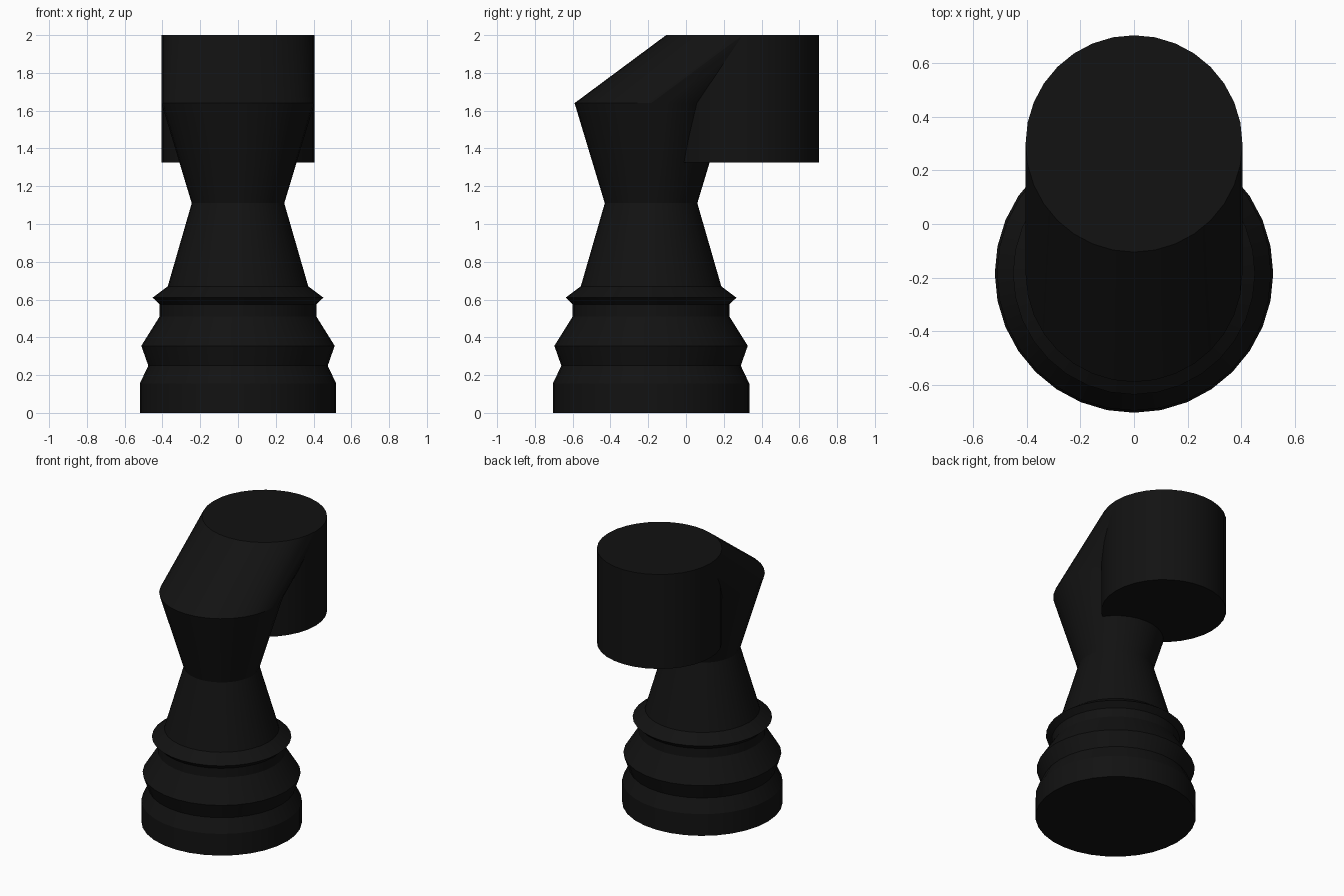
import bpy
import bmesh
from math import cos, sin, pi, radians

if "Cube" in bpy.data.objects:
    bpy.data.objects.remove(bpy.data.objects["Cube"])

SIDES = 32
BODY_Y, HEAD_Y, HEAD_R = -0.185, 0.30, 0.405

black = bpy.data.materials.new("black")
black.diffuse_color = (0.006, 0.006, 0.006, 1)
black.use_nodes = True
black.node_tree.nodes["Principled BSDF"].inputs["Base Color"].default_value = black.diffuse_color


def stacked_rings(name, rings, cap_top=True):
    """Skin a stack of circles given as (centre y, radius, z)."""
    bm = bmesh.new()
    loops = []
    for cy, r, z in rings:
        loops.append([bm.verts.new((r * cos(2 * pi * i / SIDES),
                                    cy + r * sin(2 * pi * i / SIDES), z))
                      for i in range(SIDES)])
    for a, b in zip(loops, loops[1:]):
        for i in range(SIDES):
            j = (i + 1) % SIDES
            bm.faces.new((a[i], a[j], b[j], b[i]))
    bm.faces.new(loops[0][::-1])
    if cap_top:
        bm.faces.new(loops[-1])
    mesh = bpy.data.meshes.new(name)
    bm.to_mesh(mesh)
    bm.free()
    mesh.materials.append(black)
    obj = bpy.data.objects.new(name, mesh)
    bpy.context.collection.objects.link(obj)
    bpy.ops.object.select_all(action='DESELECT')
    obj.select_set(True)
    bpy.context.view_layer.objects.active = obj
    bpy.ops.object.shade_smooth_by_angle(angle=radians(18))
    return obj


# Turned base, collar and neck, ending in a slanted crest that meets the head top
profile = [(0.52, 0), (0.52, 0.155), (0.475, 0.25), (0.512, 0.355),
           (0.415, 0.51), (0.415, 0.575), (0.452, 0.61), (0.372, 0.67),
           (0.245, 1.11), (HEAD_R, 1.64)]
rings = [(BODY_Y, r, z) for r, z in profile] + [(HEAD_Y, HEAD_R, 2.0)]
stacked_rings("base_and_neck", rings, cap_top=False)

# Head: plain drum overhanging the back
stacked_rings("head", [(HEAD_Y, HEAD_R, 1.325), (HEAD_Y, HEAD_R, 2.0)])
